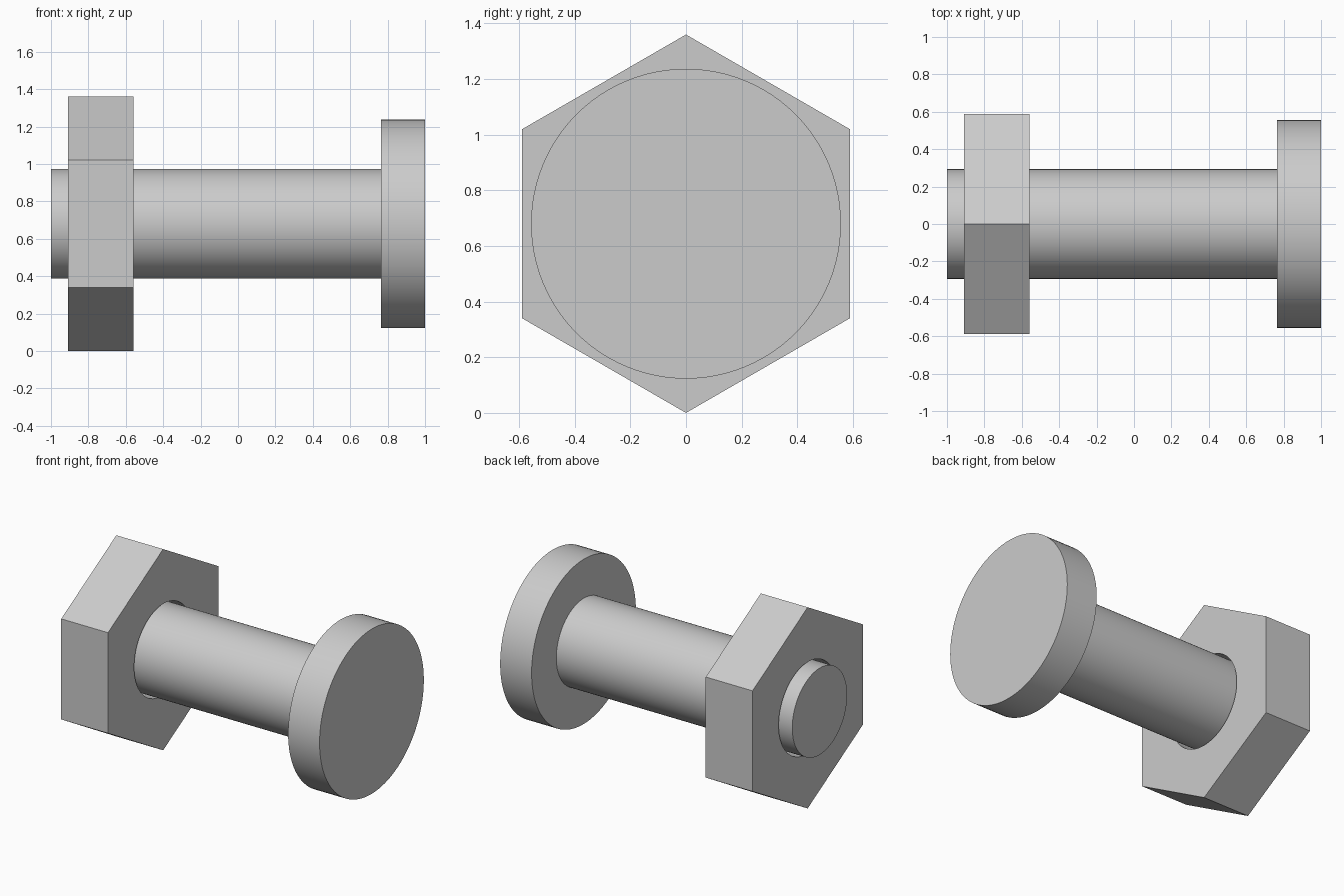
import bpy, bmesh, math
from mathutils import Matrix, Vector

cube = bpy.data.objects.get("Cube")
if cube:
    bpy.data.objects.remove(cube, do_unlink=True)

AXIS_Z = 0.68              # height of the shared axis
NUT_X = (-0.91, -0.56)     # nut thickness range
HOLE_R = 0.31
SEGMENTS = 96

# Material
steel = bpy.data.materials.new("light_grey_steel")
steel.use_nodes = True
COLOUR = (0.6, 0.6, 0.6, 1)
steel.diffuse_color = COLOUR
steel.node_tree.nodes["Principled BSDF"].inputs["Base Color"].default_value = COLOUR


def make_object(name, bm):
    bmesh.ops.recalc_face_normals(bm, faces=bm.faces)
    mesh = bpy.data.meshes.new(name)
    bm.to_mesh(mesh)
    bm.free()
    mesh.materials.append(steel)
    obj = bpy.data.objects.new(name, mesh)
    obj.location.z = AXIS_Z
    bpy.context.collection.objects.link(obj)
    return obj


def prism(name, sides, radius, x0, x1):
    """Solid prism along x with its first corner pointing up."""
    bm = bmesh.new()
    angles = [math.tau * i / sides for i in range(sides)]
    ring = [bm.verts.new((x0, radius * math.sin(a), radius * math.cos(a))) for a in angles]
    base = bm.faces.new(ring)
    ext = bmesh.ops.extrude_face_region(bm, geom=[base], use_keep_orig=True)
    top = [v for v in ext["geom"] if isinstance(v, bmesh.types.BMVert)]
    bmesh.ops.translate(bm, verts=top, vec=(x1 - x0, 0, 0))
    return make_object(name, bm)


def lathe(name, profile):
    """Turn an (x, radius) profile around the x axis."""
    bm = bmesh.new()
    verts = [bm.verts.new((x, 0, r)) for x, r in profile]
    edges = [bm.edges.new(pair) for pair in zip(verts, verts[1:])]
    bmesh.ops.spin(bm, geom=verts + edges, cent=(0, 0, 0), axis=(1, 0, 0),
                   angle=math.tau, steps=SEGMENTS)
    bmesh.ops.remove_doubles(bm, verts=bm.verts, dist=0.0001)
    return make_object(name, bm)


def shade(obj):
    bpy.ops.object.select_all(action='DESELECT')
    obj.select_set(True)
    bpy.context.view_layer.objects.active = obj
    bpy.ops.object.shade_smooth_by_angle(angle=math.radians(30))


# Bolt: plain shaft with a round flat head
bolt = lathe("bolt_shaft_and_head", [
    (-1, 0), (-1, 0.293), (0.765, 0.293), (0.765, 0.557), (1, 0.557), (1, 0)])

# Hexagonal nut with a slightly loose round bore
nut = prism("hex_nut", 6, AXIS_Z, *NUT_X)
bore = prism("nut_bore_cutter", SEGMENTS, HOLE_R, NUT_X[0] - 0.1, NUT_X[1] + 0.1)
bore.hide_render = True
cut = nut.modifiers.new("bore", 'BOOLEAN')
cut.operation = 'DIFFERENCE'
cut.solver = 'EXACT'
cut.object = bore
bpy.context.view_layer.objects.active = nut
bpy.ops.object.modifier_apply(modifier=cut.name)
bpy.data.objects.remove(bore, do_unlink=True)

for part in (bolt, nut):
    shade(part)
